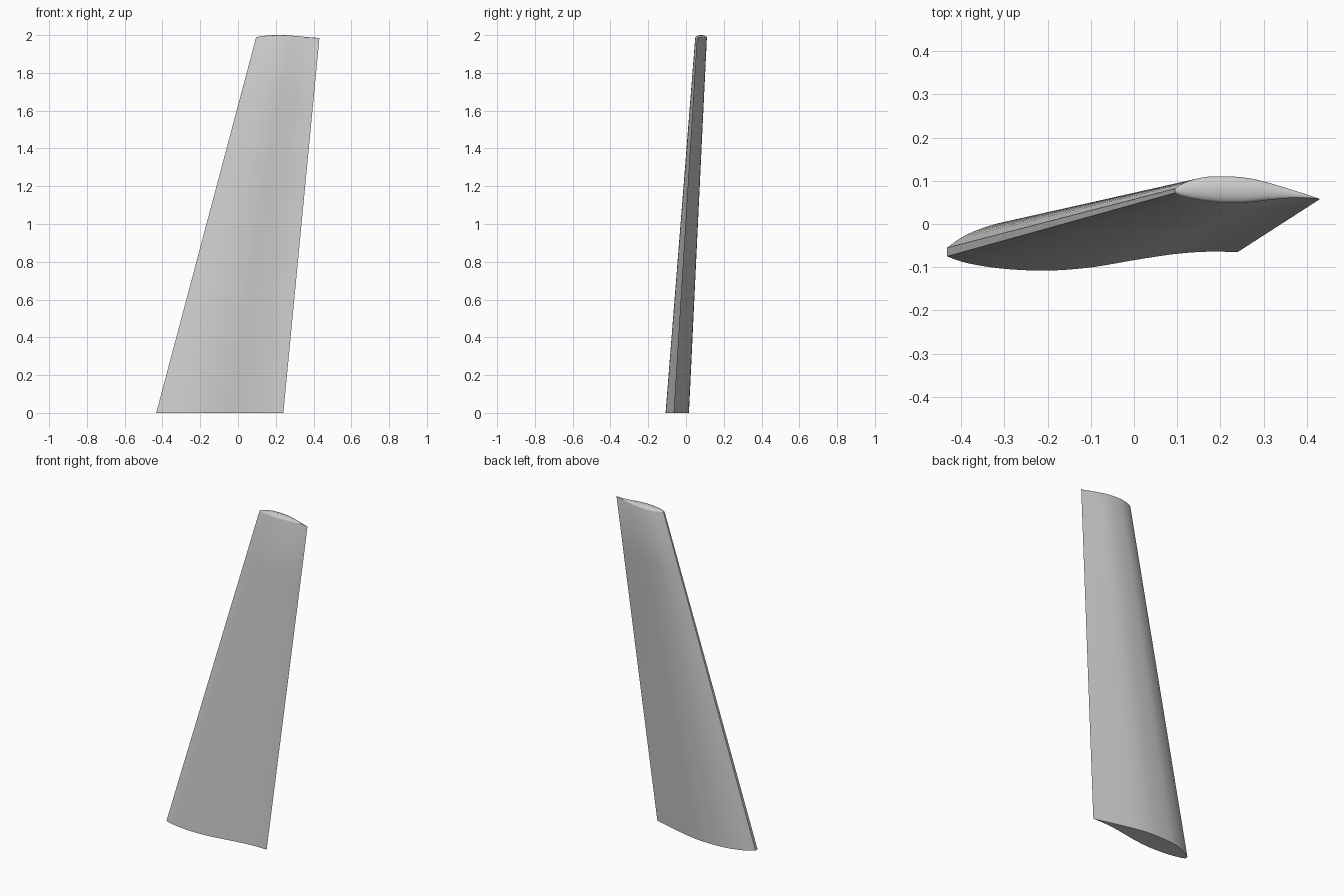
import bpy, bmesh, math

cube = bpy.data.objects.get("Cube")
if cube:
    bpy.data.objects.remove(cube)

# Aerofoil at the root: (chord fraction, offset from the chord line)
UPPER = [(0, .010), (.05, .034), (.12, .055), (.22, .073), (.35, .080),
         (.48, .079), (.6, .068), (.8, .036), (1, 0)]
LOWER = [(0, -.010), (.05, -.022), (.12, -.032), (.22, -.040), (.35, -.043),
         (.5, -.035), (.64, -.019), (.79, -.004), (.9, .001), (1, 0)]
# Leading edge and trailing edge at the root and at the tip
ROOT = ((-.433, -.065, 0), (.24, -.065, 0))
TIP = ((.095, .077, 1.985), (.431, .058, 1.985))
STATIONS, SPANS, ARC, DOME = 36, 6, 10, .015


def smooth_curve(points, x):
    """Cubic interpolation through the profile points."""
    n = len(points)
    i = max(k for k in range(n - 1) if points[k][0] <= x)

    def slope(k):
        a, b = points[max(k - 1, 0)], points[min(k + 1, n - 1)]
        return (b[1] - a[1]) / (b[0] - a[0])
    (x0, y0), (x1, y1) = points[i], points[i + 1]
    h = x1 - x0
    t = (x - x0) / h
    return ((2*t**3 - 3*t**2 + 1) * y0 + (t**3 - 2*t**2 + t) * h * slope(i)
            + (3*t**2 - 2*t**3) * y1 + (t**3 - t**2) * h * slope(i + 1))


def lerp(a, b, t):
    return a + (b - a) * t


def surface_point(profile, f, span):
    """Point on one side of the wing at a chord fraction and span fraction."""
    lead, trail = ([lerp(a, b, span) for a, b in zip(ROOT[k], TIP[k])] for k in (0, 1))
    x, y, z = (lerp(a, b, f) for a, b in zip(lead, trail))
    return x, y + smooth_curve(profile, f) * lerp(1, .5, span), z


def add_grid(bm, rows):
    verts = [[bm.verts.new(p) for p in row] for row in rows]
    for r0, r1 in zip(verts, verts[1:]):
        for k in range(len(r0) - 1):
            bm.faces.new((r0[k], r0[k + 1], r1[k + 1], r1[k]))


fractions = [(1 - math.cos(math.pi * i / STATIONS)) / 2 for i in range(STATIONS + 1)]
spans = [i / SPANS for i in range(SPANS + 1)]
bm = bmesh.new()

# Wing skins, blunt leading edge and flat root
for profile in (UPPER, LOWER):
    add_grid(bm, [[surface_point(profile, f, s) for f in fractions] for s in spans])
add_grid(bm, [[surface_point(p, 0, s) for p in (LOWER, UPPER)] for s in spans])
add_grid(bm, [[surface_point(p, f, 0) for p in (LOWER, UPPER)] for f in fractions])

# Rounded tip, as high as the local thickness allows
cap = []
for f in fractions:
    low, high = surface_point(LOWER, f, 1), surface_point(UPPER, f, 1)
    middle, half = (low[1] + high[1]) / 2, (high[1] - low[1]) / 2
    angles = [math.pi * k / ARC for k in range(ARC + 1)]
    cap.append([(low[0], middle - half * math.cos(a),
                 low[2] + DOME * half / .0307 * math.sin(a)) for a in angles])
add_grid(bm, cap)

bmesh.ops.remove_doubles(bm, verts=bm.verts, dist=.0001)
bmesh.ops.recalc_face_normals(bm, faces=bm.faces)
mesh = bpy.data.meshes.new("wing")
bm.to_mesh(mesh)
bm.free()

# Plain grey finish
grey = bpy.data.materials.new("light grey")
grey.use_nodes = True
color = (.6, .6, .6, 1)
grey.diffuse_color = color
grey.node_tree.nodes["Principled BSDF"].inputs["Base Color"].default_value = color
mesh.materials.append(grey)

wing = bpy.data.objects.new("wing", mesh)
bpy.context.collection.objects.link(wing)
bpy.ops.object.select_all(action='DESELECT')
wing.select_set(True)
bpy.context.view_layer.objects.active = wing
bpy.ops.object.shade_smooth_by_angle(angle=math.radians(35))
